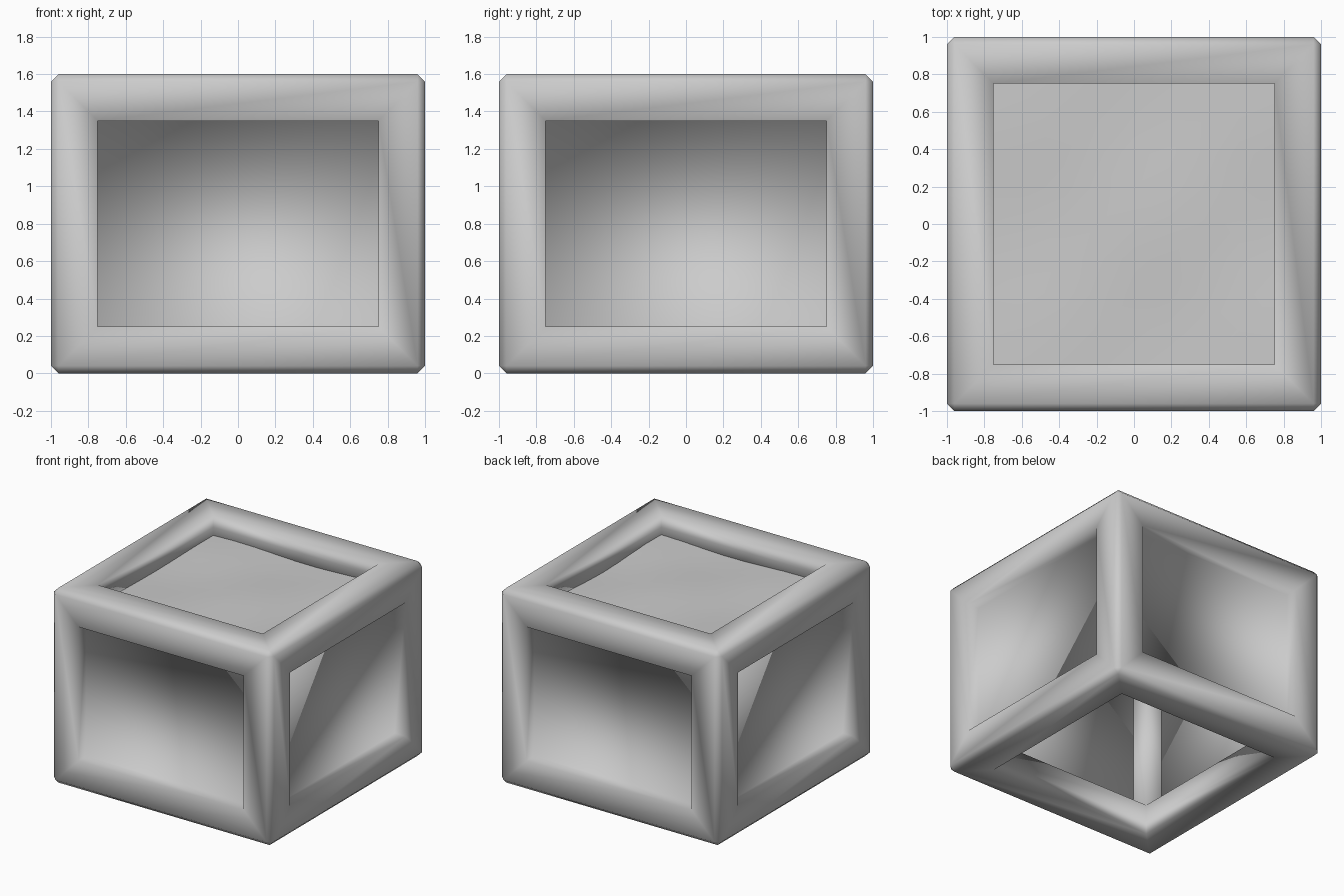
import bpy, bmesh, math
from mathutils import Matrix, Vector

if "Cube" in bpy.data.objects:
    bpy.data.objects.remove(bpy.data.objects["Cube"], do_unlink=True)

WIDTH, HEIGHT = 2.0, 1.6
BAR = 0.25        # thickness of the frame bars
BEVEL = 0.04      # chamfer on the outer edges
RECESS = 0.1      # depth of the side panels

grey = bpy.data.materials.new("plain_grey")
grey.use_nodes = True
grey.diffuse_color = (0.6, 0.6, 0.6, 1)
grey.node_tree.nodes["Principled BSDF"].inputs["Base Color"].default_value = (0.6, 0.6, 0.6, 1)


def box(width, height):
    bm = bmesh.new()
    bmesh.ops.create_cube(bm, size=1, matrix=Matrix.Diagonal((width, width, height, 1)))
    bmesh.ops.translate(bm, verts=bm.verts, vec=(0, 0, HEIGHT / 2))
    return bm


def extrude_each(bm, faces, distance):
    """Extrude every face along its own normal and return the caps."""
    caps = bmesh.ops.extrude_discrete_faces(bm, faces=faces)["faces"]
    for cap in caps:
        cap.normal_update()
        bmesh.ops.translate(bm, verts=cap.verts, vec=cap.normal * distance)
    return caps


def finish(bm, name):
    mesh = bpy.data.meshes.new(name)
    for face in bm.faces:
        face.smooth = True
    bm.to_mesh(mesh)
    bm.free()
    mesh.materials.append(grey)
    obj = bpy.data.objects.new(name, mesh)
    bpy.context.collection.objects.link(obj)
    return obj


# Outer frame with recessed side panels, open at the top and bottom
bm = box(WIDTH, HEIGHT)
bmesh.ops.bevel(bm, geom=bm.edges[:], offset=BEVEL, segments=1, affect='EDGES')
bm.normal_update()
sides = sorted(bm.faces, key=lambda f: f.calc_area())[-6:]
bmesh.ops.inset_individual(bm, faces=sides, thickness=BAR - BEVEL, use_even_offset=True)
panels = extrude_each(bm, sides, -RECESS)
open_caps = [f for f in panels if abs(f.normal.z) > 0.5]
bmesh.ops.delete(bm, geom=open_caps, context='FACES')
finish(bm, "frame_and_side_panels")

# Inner sides of the bars, behind the panels
bm = box(WIDTH - 2 * BAR, HEIGHT - 2 * BAR)
bm.normal_update()
caps = extrude_each(bm, bm.faces[:], BAR - RECESS)
bmesh.ops.delete(bm, geom=caps, context='FACES')
bmesh.ops.reverse_faces(bm, faces=bm.faces[:])
finish(bm, "inner_bars")

# Slightly uneven lid sunk into the top opening
bm = bmesh.new()
bmesh.ops.create_grid(bm, x_segments=8, y_segments=8, size=WIDTH / 2 - BAR)
for v in bm.verts:
    v.co.z = 1.43 + 0.012 * math.sin(5 * v.co.x + 1) * math.cos(5 * v.co.y)
finish(bm, "top_lid")
